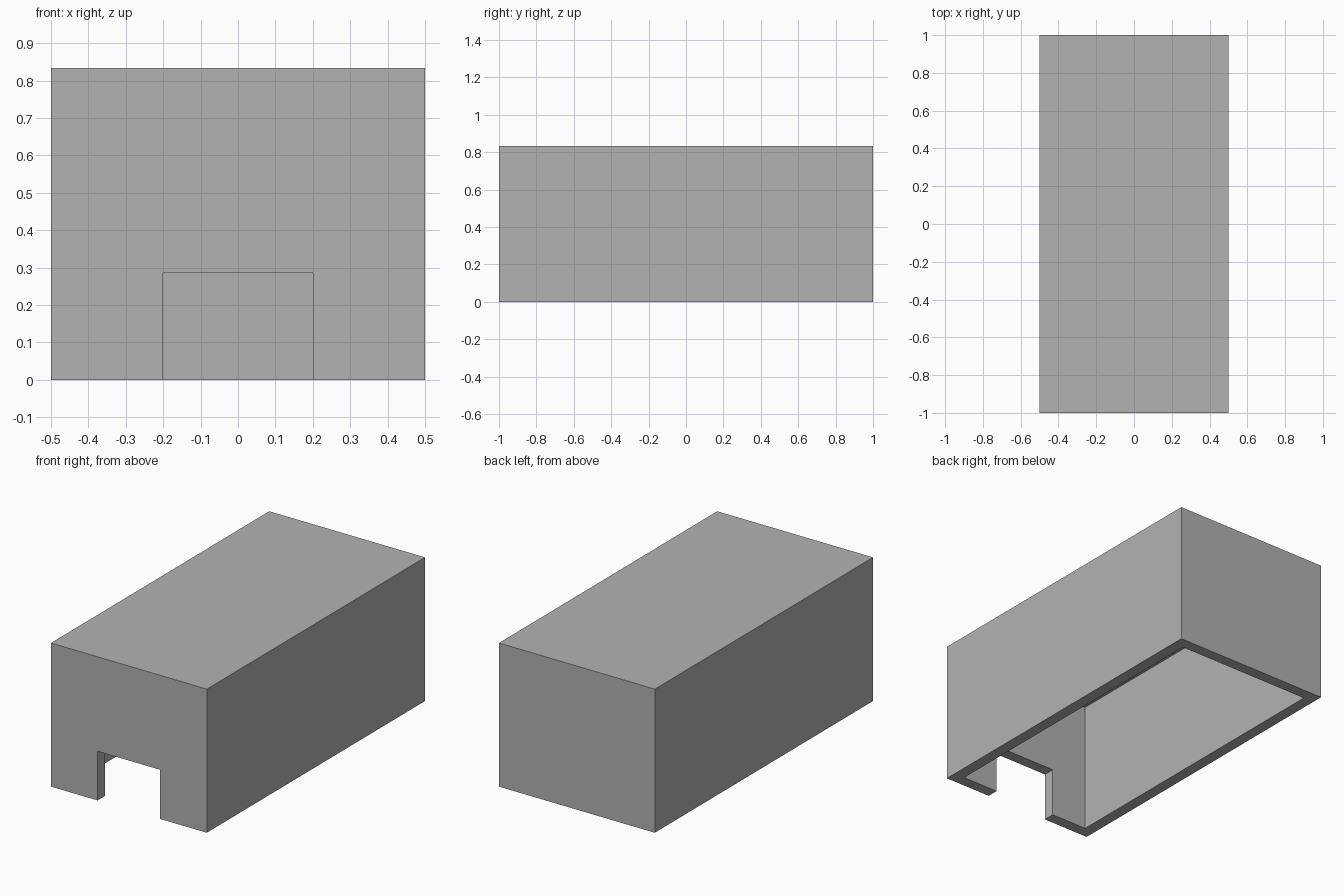
import bpy
import bmesh
from mathutils import Vector

cube = bpy.data.objects.get("Cube")
if cube:
    bpy.data.objects.remove(cube, do_unlink=True)

WIDTH, LENGTH, HEIGHT = 1.0, 2.0, 0.833
WALL = 0.067
DOOR_HALF, DOOR_TOP = 0.201, 0.285

grey = bpy.data.materials.new("plain_grey")
grey.use_nodes = True
colour = (0.448, 0.448, 0.448, 1.0)
grey.diffuse_color = colour
grey.node_tree.nodes["Principled BSDF"].inputs["Base Color"].default_value = colour


def box(name, low, high):
    """Flat-sided box between two opposite corners."""
    low, high = Vector(low), Vector(high)
    bm = bmesh.new()
    bmesh.ops.create_cube(bm, size=1)
    bmesh.ops.scale(bm, vec=high - low, verts=bm.verts)
    bmesh.ops.translate(bm, vec=(low + high) / 2, verts=bm.verts)
    mesh = bpy.data.meshes.new(name)
    bm.to_mesh(mesh)
    bm.free()
    mesh.materials.append(grey)
    obj = bpy.data.objects.new(name, mesh)
    bpy.context.collection.objects.link(obj)
    return obj


def cut(target, cutter):
    """Subtract the cutter, apply the result and remove the helper."""
    cutter.hide_render = True
    mod = target.modifiers.new(cutter.name, "BOOLEAN")
    mod.operation = "DIFFERENCE"
    mod.solver = "EXACT"
    mod.object = cutter
    bpy.context.view_layer.objects.active = target
    bpy.ops.object.modifier_apply(modifier=mod.name)
    bpy.data.objects.remove(cutter, do_unlink=True)


x, y = WIDTH / 2, LENGTH / 2

# Outer shell
shell = box("box_shell", (-x, -y, 0), (x, y, HEIGHT))

# Hollow inside, open at the bottom
cut(shell, box("hollow_cutter", (-x + WALL, -y + WALL, -WALL),
               (x - WALL, y - WALL, HEIGHT - WALL)))

# Doorway through the front wall only
cut(shell, box("doorway_cutter", (-DOOR_HALF, -y - WALL, -WALL),
               (DOOR_HALF, -y + 2 * WALL, DOOR_TOP)))
